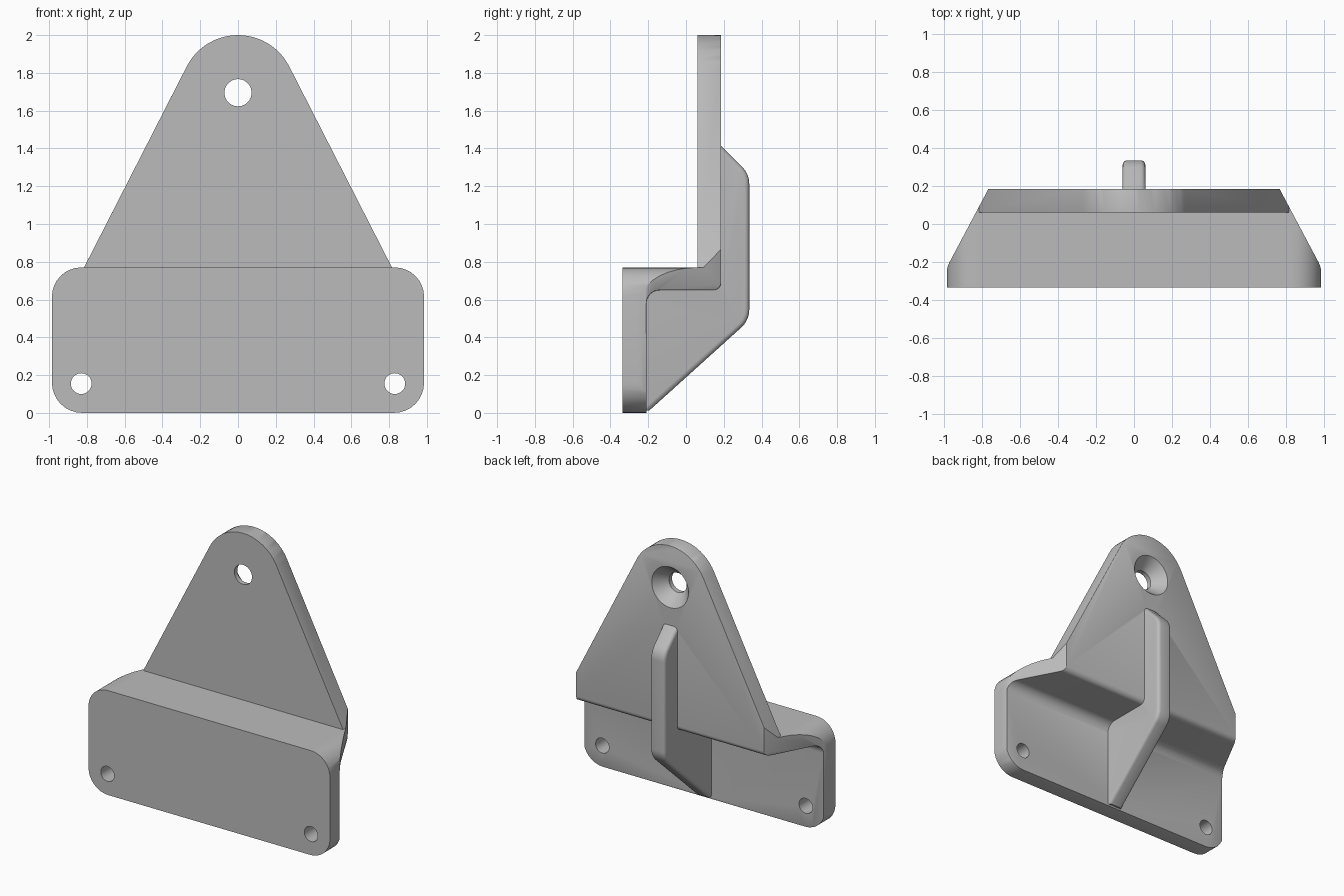
import bpy, bmesh, math
from mathutils import Vector

cube = bpy.data.objects.get("Cube")
if cube:
    bpy.data.objects.remove(cube, do_unlink=True)

metal = bpy.data.materials.new("plain grey")
metal.use_nodes = True
GREY = (0.5, 0.5, 0.5, 1)
metal.diffuse_color = GREY
metal.node_tree.nodes["Principled BSDF"].inputs["Base Color"].default_value = GREY

FRONT, BACK, SHELF_TOP = -0.335, 0.185, 0.77


def rounded(points, steps=8):
    """Round the corners of a closed outline given as (u, v, radius)."""
    out = []
    for i, (u, v, r) in enumerate(points):
        p = Vector((u, v))
        if r == 0:
            out.append(p)
            continue
        a = (Vector(points[i - 1][:2]) - p).normalized()
        b = (Vector(points[(i + 1) % len(points)][:2]) - p).normalized()
        half = a.angle(b) / 2
        centre = p + (a + b).normalized() * (r / math.sin(half))
        start = p + a * (r / math.tan(half)) - centre
        end = p + b * (r / math.tan(half)) - centre
        sweep = start.angle_signed(end)
        for k in range(steps + 1):
            t = -sweep * k / steps
            c, s = math.cos(t), math.sin(t)
            out.append(centre + Vector((start.x * c - start.y * s, start.x * s + start.y * c)))
    return out


def prism(name, outline, axis, lo, hi):
    """Extrude a 2D outline along x, y or z."""
    place = {"x": lambda p, h: (h, p.x, p.y),
             "y": lambda p, h: (p.x, h, p.y),
             "z": lambda p, h: (p.x, p.y, h)}[axis]
    bm = bmesh.new()
    face = bm.faces.new([bm.verts.new(place(p, lo)) for p in outline])
    move = Vector(place(Vector((0, 0)), hi - lo))
    new = bmesh.ops.extrude_face_region(bm, geom=[face])["geom"]
    bmesh.ops.translate(bm, vec=move, verts=[g for g in new if isinstance(g, bmesh.types.BMVert)])
    # the starting face stays in place as the second cap
    if face not in bm.faces[:]:
        bm.faces.new([v for v in face.verts])
    bmesh.ops.recalc_face_normals(bm, faces=bm.faces[:])
    mesh = bpy.data.meshes.new(name)
    bm.to_mesh(mesh)
    bm.free()
    mesh.materials.append(metal)
    obj = bpy.data.objects.new(name, mesh)
    bpy.context.collection.objects.link(obj)
    return obj


def combine(target, other, operation):
    mod = target.modifiers.new("cut", "BOOLEAN")
    mod.operation, mod.object, mod.solver = operation, other, "EXACT"
    bpy.context.view_layer.objects.active = target
    bpy.ops.object.modifier_apply(modifier=mod.name)
    bpy.data.objects.remove(other, do_unlink=True)


def round_edges(obj, width, rule, segments=4):
    bm = bmesh.new()
    bm.from_mesh(obj.data)
    bmesh.ops.remove_doubles(bm, verts=bm.verts[:], dist=0.0005)
    bm.normal_update()
    edges = [e for e in bm.edges if len(e.link_faces) == 2
             and e.calc_face_angle(0) > 0.45 and rule(e)]
    bmesh.ops.bevel(bm, geom=edges, offset=width, offset_type="OFFSET", segments=segments,
                    profile=0.5, affect="EDGES", clamp_overlap=True)
    bm.to_mesh(obj.data)
    bm.free()


def middle(e):
    return (e.verts[0].co + e.verts[1].co) / 2


# Stepped side profile of the bracket
bracket = prism("bracket", rounded([
    (FRONT, -0.1, 0), (-0.21, -0.1, 0), (-0.21, 0.65, 0.07), (BACK, 0.65, 0.04),
    (BACK, 2.1, 0), (0.06, 2.1, 0), (0.06, SHELF_TOP, 0), (FRONT, SHELF_TOP, 0)]), "x", -1.2, 1.2)

# Front outline: rounded base with a tapering, round-topped upright
EYE, R = 1.695, 0.305
half = [p for p in rounded([(0, 0, 0), (0.985, 0, 0.16), (0.985, SHELF_TOP, 0.155),
                            (0.815, SHELF_TOP, 0), (0, SHELF_TOP, 0)])][1:-1]
for k in range(13):
    a = math.radians(27.2 + (90 - 27.2) * k / 12)
    half.append(Vector((R * math.cos(a), EYE + R * math.sin(a))))
outline = half + [Vector((-p.x, p.y)) for p in reversed(half[:-1])]
combine(bracket, prism("front_cutter", outline, "y", -1, 1), "INTERSECT")

# Plan outline: sides narrowing toward the back
plan = rounded([(0.985, -1, 0), (0.985, -0.227, 0.12), (0.713, 0.285, 0),
                (-0.713, 0.285, 0), (-0.985, -0.227, 0.12), (-0.985, -1, 0)], 5)
combine(bracket, prism("plan_cutter", plan, "z", -0.5, 2.5), "INTERSECT")


# Soft edges around the back face only
def back_edge(e):
    normals = [f.normal for f in e.link_faces]
    m = middle(e)
    on_back = any(n.y > 0.9 or n.z < -0.3 and abs(n.x) < 0.01 and m.z > 0.5 for n in normals)
    inner_curve = any(n.y > 0.05 and abs(n.x) < 0.01 for n in normals)
    return e.is_convex and m.y > -0.25 and (on_back or inner_curve)


round_edges(bracket, 0.025, back_edge)

# Centre rib with soft outer edges
rib = prism("rib", rounded([
    (-0.28, 0.02, 0), (-0.195, 0.012, 0), (0.335, 0.49, 0.13), (0.335, 1.265, 0.13),
    (0.17, 1.43, 0), (0.1, 1.43, 0), (0.1, 0.72, 0), (-0.28, 0.72, 0)]), "x", -0.06, 0.06)
round_edges(rib, 0.025, lambda e: abs(middle(e).x) > 0.055 and middle(e).z < 1.429
            and any(f.normal.y > 0.1 for f in e.link_faces))
combine(bracket, rib, "UNION")

# Fillet where the rib meets the bracket
round_edges(bracket, 0.035, lambda e: not e.is_convex and abs(abs(middle(e).x) - 0.06) < 0.002
            and 0.04 < middle(e).z < 1.4)


# Plain screw holes and the countersunk top hole
def drill(x, z, stations):
    bm = bmesh.new()
    rings = []
    for y, r in stations:
        rings.append([bm.verts.new((x + r * math.cos(k * math.tau / 40), y,
                                    z + r * math.sin(k * math.tau / 40))) for k in range(40)])
    for a, b in zip(rings, rings[1:]):
        for k in range(40):
            bm.faces.new((a[k - 1], a[k], b[k], b[k - 1]))
    bm.faces.new(rings[0])
    bm.faces.new(rings[-1])
    bmesh.ops.recalc_face_normals(bm, faces=bm.faces[:])
    mesh = bpy.data.meshes.new("drill")
    bm.to_mesh(mesh)
    bm.free()
    mesh.materials.append(metal)
    obj = bpy.data.objects.new("drill", mesh)
    bpy.context.collection.objects.link(obj)
    combine(bracket, obj, "DIFFERENCE")


for side in (-1, 1):
    drill(side * 0.83, 0.155, [(-0.5, 0.055), (0, 0.055)])
drill(0, EYE, [(0, 0.072), (0.095, 0.072), (BACK, 0.15), (0.3, 0.15)])

bpy.ops.object.select_all(action="DESELECT")
bracket.select_set(True)
bpy.context.view_layer.objects.active = bracket
bpy.ops.object.shade_smooth_by_angle(angle=math.radians(30))
